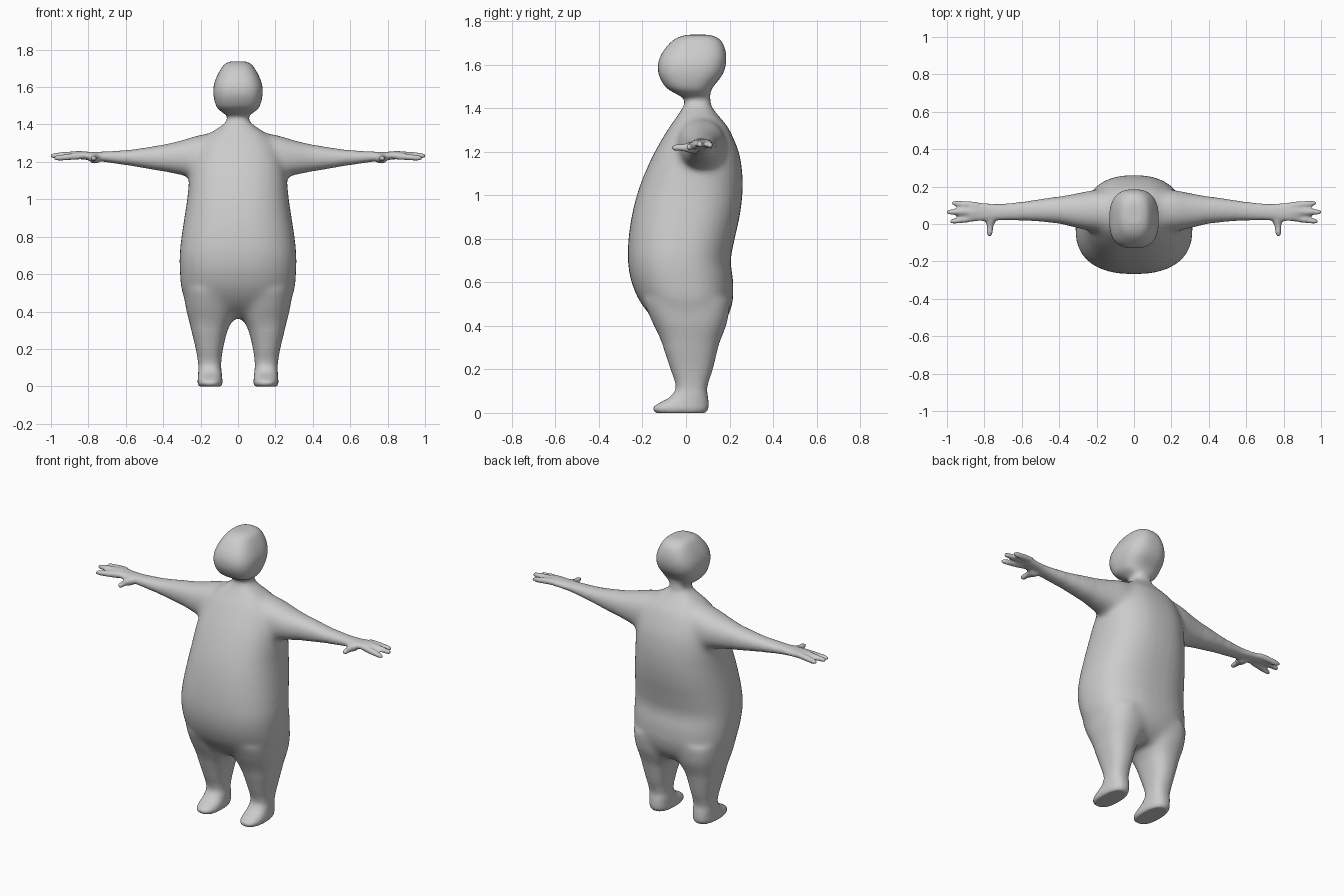
import bpy, bmesh, math
from mathutils import Vector

bm = bmesh.new()


def spline(rows, steps=5):
    """Catmull-Rom interpolation of section rows."""
    out = []
    for i in range(len(rows) - 1):
        p0, p1 = rows[max(i - 1, 0)], rows[i]
        p2, p3 = rows[i + 1], rows[min(i + 2, len(rows) - 1)]
        for k in range(steps):
            t = k / steps
            out.append([0.5 * (2 * b + (c - a) * t + (2 * a - 5 * b + 4 * c - d) * t * t
                               + (3 * b - a - 3 * c + d) * t ** 3)
                        for a, b, c, d in zip(p0, p1, p2, p3)])
    return out + [list(rows[-1])]


def loft(axis, rows, power=2.3, side=1, n=40):
    """Rows: position on axis, then min/max of the two other axes (in xyz order)."""
    others = [i for i in range(3) if i != axis]
    rings = []
    for t, a0, a1, b0, b1 in spline(rows):
        ring = []
        for k in range(n):
            ang = 2 * math.pi * k / n
            c, s = math.cos(ang), math.sin(ang)
            u = math.copysign(abs(c) ** (2 / power), c)
            v = math.copysign(abs(s) ** (2 / power), s)
            p = Vector()
            p[axis] = t
            p[others[0]] = (a0 + a1) / 2 + u * (a1 - a0) / 2
            p[others[1]] = (b0 + b1) / 2 + v * (b1 - b0) / 2
            p.x *= side
            ring.append(bm.verts.new(p))
        rings.append(ring)
    for r, q in zip(rings, rings[1:]):
        for k in range(n):
            bm.faces.new((r[k], r[(k + 1) % n], q[(k + 1) % n], q[k]))
    bm.faces.new(rings[0])
    bm.faces.new(rings[-1])


def sym(rows):
    return [(z, -w, w, y0, y1) for z, w, y0, y1 in rows]


# torso and neck: z, half width, front y, back y
loft(2, sym([
    (0.365, 0.19, -0.05, 0.12), (0.42, 0.26, -0.135, 0.18), (0.5, 0.298, -0.205, 0.213),
    (0.6, 0.31, -0.25, 0.217), (0.7, 0.312, -0.267, 0.206), (0.8, 0.302, -0.264, 0.224),
    (0.9, 0.287, -0.25, 0.246), (1.0, 0.272, -0.226, 0.259), (1.1, 0.262, -0.19, 0.259),
    (1.2, 0.245, -0.143, 0.242), (1.3, 0.205, -0.085, 0.2), (1.35, 0.155, -0.05, 0.163),
    (1.38, 0.108, -0.03, 0.138), (1.41, 0.07, -0.012, 0.117), (1.44, 0.056, -0.008, 0.113),
    (1.5, 0.06, -0.02, 0.11)]), 2.4)

# head
loft(2, sym([
    (1.44, 0.045, 0.0, 0.1), (1.46, 0.078, -0.035, 0.108), (1.48, 0.105, -0.072, 0.114),
    (1.5, 0.118, -0.097, 0.126), (1.55, 0.131, -0.125, 0.166), (1.6, 0.132, -0.13, 0.184),
    (1.65, 0.117, -0.113, 0.185), (1.7, 0.09, -0.075, 0.17), (1.725, 0.07, -0.04, 0.145),
    (1.738, 0.04, 0.0, 0.11)]), 2.7)

for side in (1, -1):
    # leg and foot
    loft(2, [
        (-0.004, 0.095, 0.203, -0.13, 0.085), (0.012, 0.083, 0.215, -0.152, 0.1),
        (0.03, 0.083, 0.216, -0.147, 0.104), (0.05, 0.085, 0.214, -0.115, 0.104),
        (0.075, 0.087, 0.213, -0.072, 0.101), (0.12, 0.09, 0.213, -0.047, 0.098),
        (0.2, 0.08, 0.226, -0.072, 0.124), (0.3, 0.055, 0.25, -0.105, 0.148),
        (0.36, 0.025, 0.265, -0.128, 0.17), (0.42, 0.01, 0.28, -0.158, 0.192),
        (0.52, 0.01, 0.29, -0.2, 0.205)], 2.4, side)
    # arm and palm
    loft(0, [
        (0.08, -0.02, 0.16, 1.15, 1.36), (0.2, -0.04, 0.182, 1.11, 1.346),
        (0.3, -0.024, 0.166, 1.128, 1.317), (0.4, 0.0, 0.149, 1.148, 1.294),
        (0.5, 0.012, 0.134, 1.166, 1.276), (0.6, 0.018, 0.119, 1.183, 1.263),
        (0.7, 0.02, 0.108, 1.198, 1.256), (0.78, 0.016, 0.11, 1.208, 1.254),
        (0.85, 0.016, 0.118, 1.215, 1.256), (0.885, 0.024, 0.112, 1.222, 1.252)], 2.2, side)
    # fingers: start y, tip y, start z, tip z, tip x
    for y0, y1, z0, z1, tip in ((0.034, 0.012, 1.232, 1.219, 0.985),
                                (0.067, 0.064, 1.242, 1.232, 1.004),
                                (0.1, 0.112, 1.24, 1.228, 0.975)):
        rows = []
        for f, r in ((0, 0.019), (0.5, 0.018), (0.8, 0.016), (0.94, 0.013), (1, 0.006)):
            y, z = y0 + (y1 - y0) * f, z0 + (z1 - z0) * f
            rows.append((0.84 + (tip - 0.84) * f, y - r, y + r, z - r, z + r))
        loft(0, rows, 2, side, 16)
    # thumb
    loft(1, [(y, x - r, x + r, 1.219 - r * 0.9, 1.219 + r * 0.9) for y, x, r in
             ((0.05, 0.765, 0.034), (0.015, 0.767, 0.028), (-0.015, 0.77, 0.018),
              (-0.045, 0.771, 0.017), (-0.06, 0.772, 0.014), (-0.068, 0.772, 0.006))], 2, side, 16)

bmesh.ops.recalc_face_normals(bm, faces=bm.faces)
mesh = bpy.data.meshes.new("body")
bm.to_mesh(mesh)
bm.free()
body = bpy.data.objects.new("body", mesh)
bpy.context.collection.objects.link(body)
bpy.context.view_layer.objects.active = body
body.select_set(True)

# fuse the parts into one skin
fuse = body.modifiers.new("fuse", 'REMESH')
fuse.mode = 'VOXEL'
fuse.voxel_size = 0.009
bpy.ops.object.modifier_apply(modifier="fuse")

# soften the joins, strongly on the trunk and lightly on hands and feet
bm = bmesh.new()
bm.from_mesh(body.data)
trunk = [v for v in bm.verts if abs(v.co.x) < 0.6 and v.co.z > 0.14]
joins = [v for v in trunk if (0.12 < abs(v.co.x) < 0.42 and 1.0 < v.co.z < 1.4)
         or 0.3 < v.co.z < 0.52]
for verts, count in ((joins, 25), (trunk, 10), (bm.verts[:], 3)):
    for i in range(count):
        bmesh.ops.smooth_vert(bm, verts=verts, factor=0.5,
                              use_axis_x=True, use_axis_y=True, use_axis_z=True)
for v in bm.verts:
    v.co.z = max(v.co.z, 0.0)
for f in bm.faces:
    f.smooth = True
bm.to_mesh(body.data)
bm.free()
